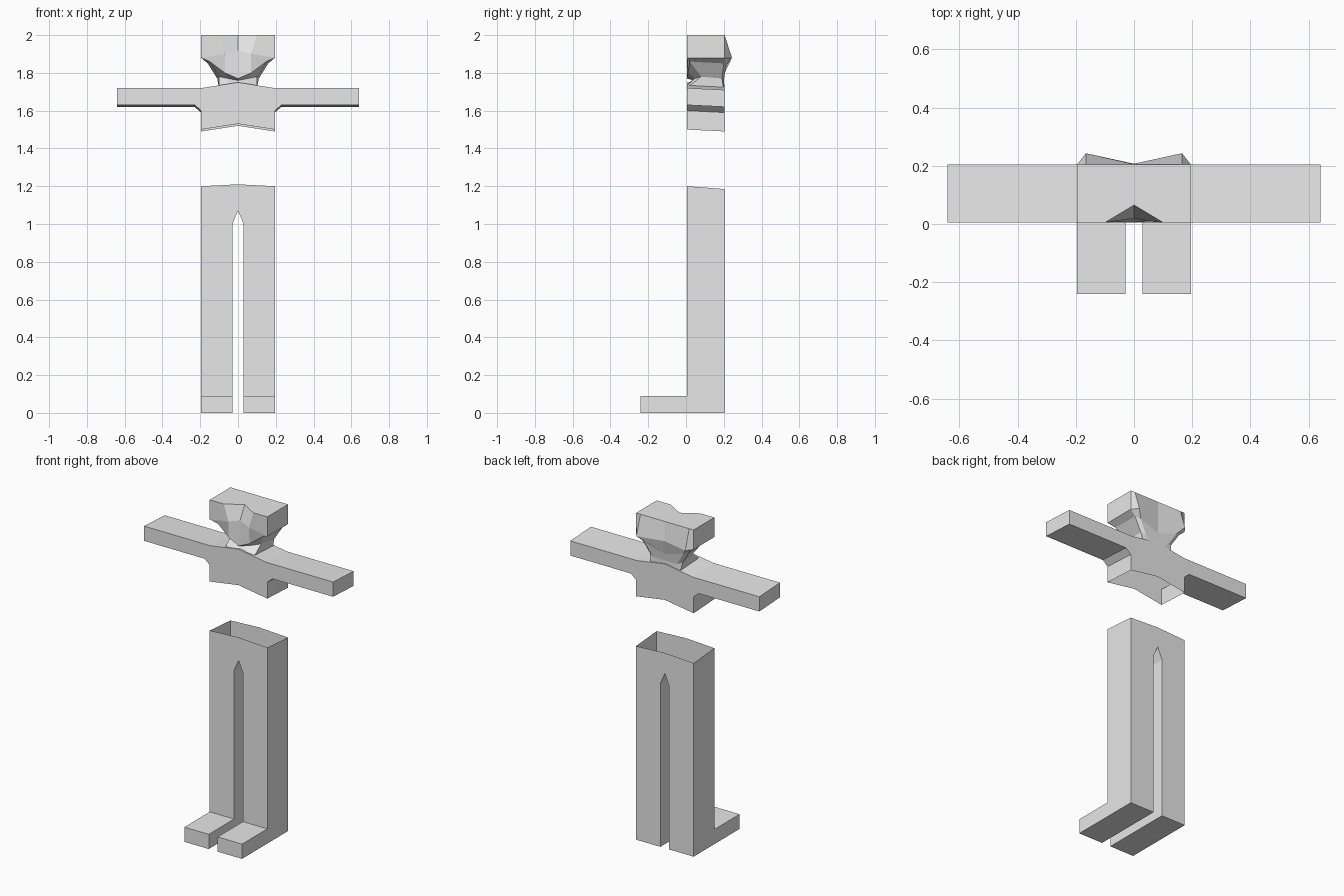
import bpy, bmesh

if "Cube" in bpy.data.objects:
    bpy.data.objects.remove(bpy.data.objects["Cube"])

grey = bpy.data.materials.new("plain grey")
grey.diffuse_color = (0.8, 0.8, 0.8, 1)
grey.use_nodes = True
grey.node_tree.nodes["Principled BSDF"].inputs["Base Color"].default_value = grey.diffuse_color
FRONT, BACK = 0.005, 0.205


def finish(name, bm):
    bmesh.ops.recalc_face_normals(bm, faces=bm.faces)
    mesh = bpy.data.meshes.new(name)
    bm.to_mesh(mesh)
    bm.free()
    mesh.materials.append(grey)
    obj = bpy.data.objects.new(name, mesh)
    bpy.context.collection.objects.link(obj)
    return obj


def prism(name, near, far, open_edges=()):
    """Two matching outlines joined by walls; listed walls stay open."""
    bm = bmesh.new()
    a = [bm.verts.new(p) for p in near]
    b = [bm.verts.new(p) for p in far]
    n = len(a)
    bm.faces.new(a)
    bm.faces.new(b[::-1])
    for i in range(n):
        if i not in open_edges:
            j = (i + 1) % n
            bm.faces.new((a[i], b[i], b[j], a[j]))
    return finish(name, bm)


# Legs with feet: L-shaped side profile, open where they meet the hips
leg = [(-0.24, 0), (BACK, 0), (BACK, 1.0), (FRONT, 1.0), (FRONT, 0.09), (-0.24, 0.09)]
for side, s in (("left", 1), ("right", -1)):
    prism(side + "_leg", [(s * 0.03, y, z) for y, z in leg],
          [(s * 0.195, y, z) for y, z in leg], open_edges=(2,))

# Hips: pointed crotch, hollow with an open waist
hips = [(0.195, 1.0), (0.195, 1.2), (0, 1.21), (-0.195, 1.2),
        (-0.195, 1.0), (-0.03, 1.0), (0, 1.07), (0.03, 1.0)]
prism("hips", [(x, FRONT, z) for x, z in hips],
      [(x, BACK, z - (0.015 if z > 1.1 else 0)) for x, z in hips],
      open_edges=(1, 2, 4, 7))

# Torso with outstretched arms, open underneath
half = [(0.195, 1.5), (0.195, 1.6), (0.23, 1.63), (0.64, 1.63), (0.64, 1.72), (0.19, 1.72)]
torso = [(0, 1.53)] + half + [(0, 1.75)] + [(-x, z) for x, z in reversed(half)]
prism("torso_and_arms", [(x, FRONT, z) for x, z in torso],
      [(x, BACK, z - 0.01) for x, z in torso],
      open_edges=(0, len(torso) - 1))

# Head and neck: half rings from front centre to back centre, mirrored
rings = [
    [(0, .065, 2), (.1, .005, 2), (.195, .005, 2),
     (.195, .205, 2), (.165, .205, 2), (0, .205, 2)],
    [(0, .02, 1.92), (.07, .007, 1.9), (.195, .005, 1.88),
     (.195, .205, 1.88), (.165, .243, 1.88), (0, .207, 1.88)],
    [(0, .005, 1.77), (.07, .01, 1.8), (.15, .02, 1.86),
     (.16, .2, 1.85), (.13, .212, 1.84), (0, .205, 1.8)],
    [(0, .045, 1.76), (.05, .045, 1.77), (.1, .08, 1.78),
     (.11, .19, 1.77), (.08, .2, 1.76), (0, .2, 1.76)],
    [(0, .008, 1.745), (.05, .008, 1.737), (.1, .01, 1.725),
     (.1, .2, 1.715), (.05, .2, 1.725), (0, .2, 1.735)],
]
bm = bmesh.new()
loops = []
for ring in rings:
    full = ring + [(-x, y, z) for x, y, z in ring[-2:0:-1]]
    loops.append([bm.verts.new(p) for p in full])
bm.faces.new(loops[0])
for up, low in zip(loops, loops[1:]):
    for i in range(len(up)):
        j = (i + 1) % len(up)
        bm.faces.new((up[i], up[j], low[j], low[i]))
finish("head", bm)
